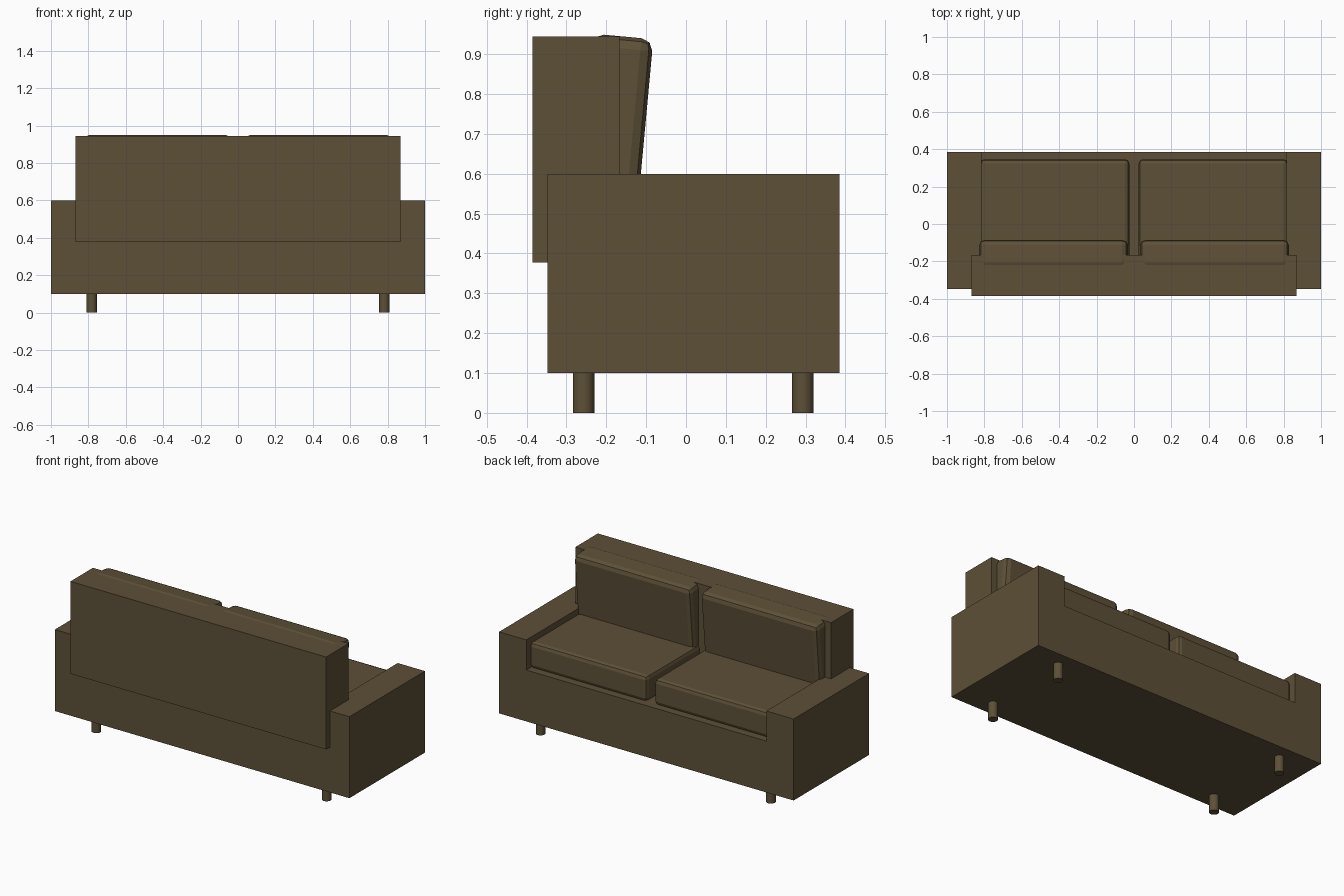
import bpy, bmesh
from math import radians
from mathutils import Matrix, Vector

cube = bpy.data.objects.get("Cube")
if cube:
    bpy.data.objects.remove(cube)

# One upholstery colour for everything
COLOUR = (0.11, 0.08, 0.038, 1)
fabric = bpy.data.materials.new("olive_brown_fabric")
fabric.use_nodes = True
fabric.diffuse_color = COLOUR
fabric.node_tree.nodes["Principled BSDF"].inputs["Base Color"].default_value = COLOUR


def finish(name, bm):
    bmesh.ops.recalc_face_normals(bm, faces=bm.faces)
    mesh = bpy.data.meshes.new(name)
    bm.to_mesh(mesh)
    bm.free()
    obj = bpy.data.objects.new(name, mesh)
    bpy.context.collection.objects.link(obj)
    mesh.materials.append(fabric)
    return obj


def box(name, low, high):
    low, high = Vector(low), Vector(high)
    bm = bmesh.new()
    place = Matrix.Translation((low + high) / 2) @ Matrix.Diagonal((*(high - low), 1))
    bmesh.ops.create_cube(bm, size=1, matrix=place)
    return finish(name, bm)


def smooth(obj, angle):
    bpy.ops.object.select_all(action='DESELECT')
    obj.select_set(True)
    bpy.context.view_layer.objects.active = obj
    bpy.ops.object.shade_smooth_by_angle(angle=radians(angle))


def soften(obj, width):
    bevel = obj.modifiers.new("rounded_edges", 'BEVEL')
    bevel.width = width
    bevel.segments = 2


# Frame: U-shaped profile of deck and both arms, extruded front to back
ARM, DECK, TOP, FLOOR = 0.815, 0.415, 0.6, 0.1
half = [(1, FLOOR), (1, TOP), (ARM, TOP), (ARM, DECK)]
profile = half + [(-x, z) for x, z in reversed(half)]
bm = bmesh.new()
face = bm.faces.new([bm.verts.new((x, -0.348, z)) for x, z in profile])
extruded = bmesh.ops.extrude_face_region(bm, geom=[face])
bmesh.ops.translate(bm, vec=(0, 0.733, 0),
                    verts=[v for v in extruded["geom"] if isinstance(v, bmesh.types.BMVert)])
finish("frame_and_arms", bm)

# Backrest panel
box("backrest", (-0.868, -0.385, 0.378), (0.868, -0.167, 0.945))

for side, sign in (("left", 1), ("right", -1)):
    # Seat cushion, tucked slightly into the arm
    inner, outer = sorted((sign * 0.025, sign * 0.822))
    seat = box(side + "_seat_cushion", (inner, -0.3, DECK - 0.005), (outer, 0.347, 0.57))
    soften(seat, 0.024)

    # Back cushion, leaning on the backrest around its top front edge
    inner, outer = sorted((sign * 0.033, sign * 0.828))
    cushion = box(side + "_back_cushion", (inner, -0.155, -0.41), (outer, 0, 0))
    cushion.location = (0, -0.082, 0.9375)
    cushion.rotation_euler.x = radians(-5.3)
    soften(cushion, 0.03)

    # Round legs
    for end, y in (("back", -0.257), ("front", 0.293)):
        bm = bmesh.new()
        bmesh.ops.create_cone(bm, cap_ends=True, segments=24, radius1=0.027, radius2=0.027,
                              depth=0.11, matrix=Matrix.Translation((sign * 0.782, y, 0.055)))
        smooth(finish(f"{side}_{end}_leg", bm), 40)
